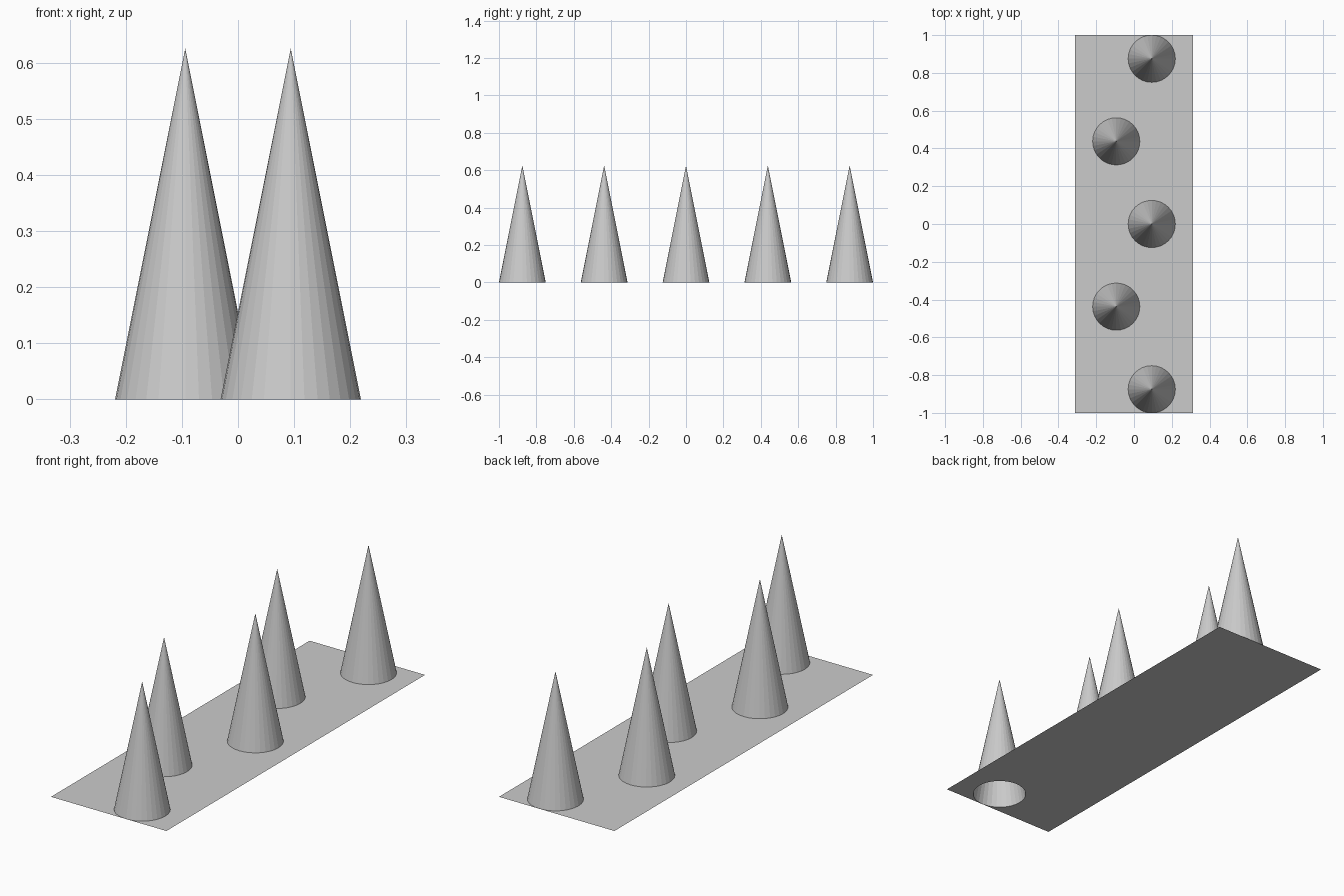
import bpy, bmesh
from math import cos, sin, tau

if "Cube" in bpy.data.objects:
    bpy.data.objects.remove(bpy.data.objects["Cube"])

RADIUS, HEIGHT, SIDES = 0.125, 0.625, 32
SPOTS = [(0.094, -0.875), (-0.094, -0.4375), (0.094, 0.0),
         (-0.094, 0.4375), (0.094, 0.875)]


def finish(bm, name, location=(0, 0, 0)):
    mesh = bpy.data.meshes.new(name)
    bm.to_mesh(mesh)
    bm.free()
    obj = bpy.data.objects.new(name, mesh)
    obj.location = location
    bpy.context.collection.objects.link(obj)
    return obj


def loop(bm, points):
    verts = [bm.verts.new((x, y, 0)) for x, y in points]
    return [bm.edges.new((a, b)) for a, b in zip(verts, verts[1:] + verts[:1])]


# Hollow, open-bottomed cones in a zigzag row
for i, (x, y) in enumerate(SPOTS):
    bm = bmesh.new()
    bmesh.ops.create_cone(bm, cap_ends=False, segments=SIDES, radius1=RADIUS,
                          radius2=0, depth=HEIGHT)
    bmesh.ops.remove_doubles(bm, verts=bm.verts, dist=1e-5)
    bmesh.ops.translate(bm, verts=bm.verts, vec=(0, 0, HEIGHT / 2))
    finish(bm, f"cone_{i + 1}", (x, y, 0))

# Thin base sheet, open beneath the front cone only
bm = bmesh.new()
edges = loop(bm, [(-0.3125, -1), (0.3125, -1), (0.3125, 1), (-0.3125, 1)])
hx, hy = SPOTS[0]
edges += loop(bm, [(hx + 0.124 * cos(tau * k / SIDES), hy + 0.124 * sin(tau * k / SIDES))
                   for k in range(SIDES)])
bmesh.ops.triangle_fill(bm, use_beauty=True, use_dissolve=False, edges=edges,
                        normal=(0, 0, 1))
finish(bm, "base_sheet")
